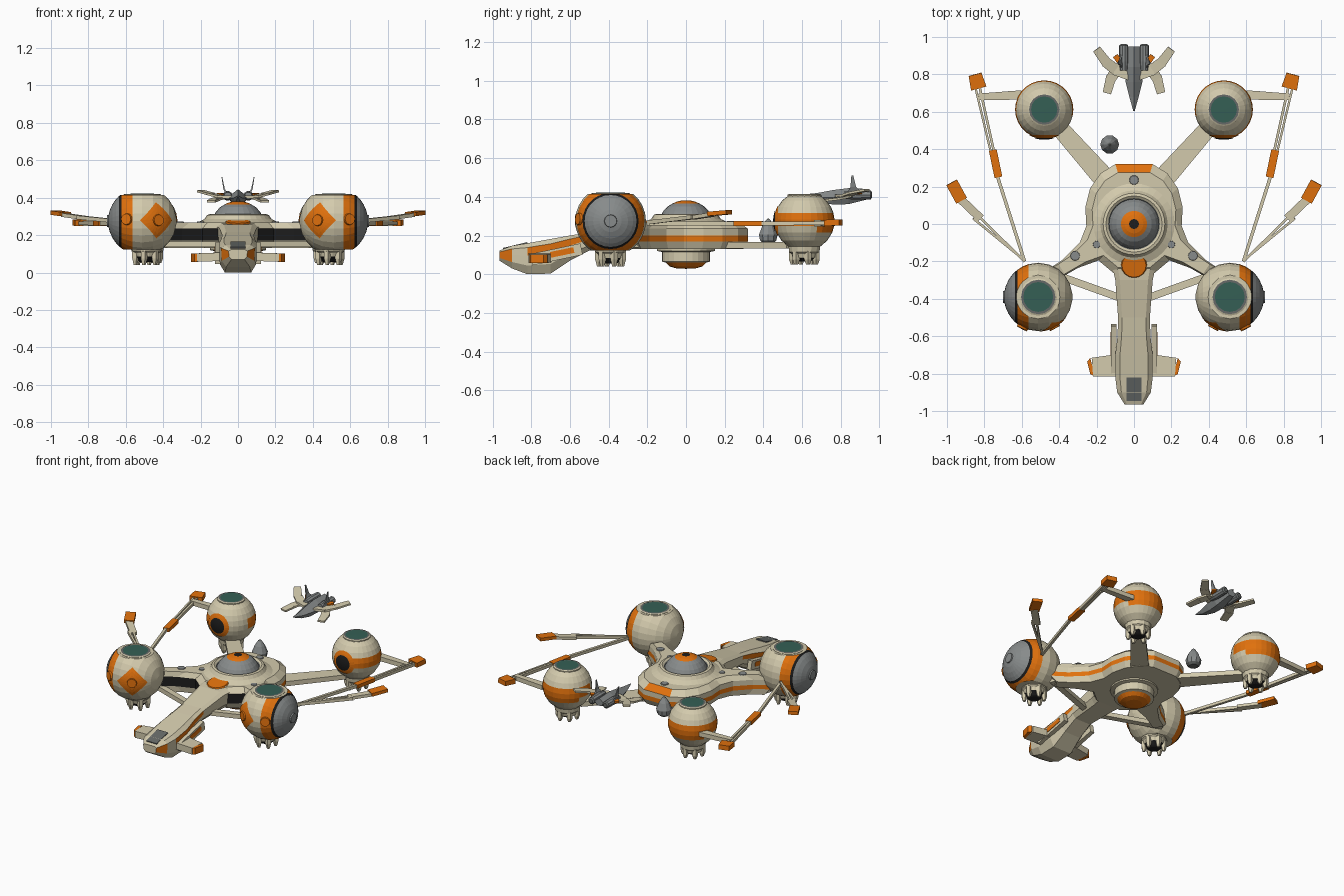
import bpy, bmesh, math
from mathutils import Vector, Matrix

if "Cube" in bpy.data.objects:
    bpy.data.objects.remove(bpy.data.objects["Cube"])

COL = {"cream": (0.65, 0.59, 0.415), "orange": (0.75, 0.165, 0.004), "grey": (0.245, 0.26, 0.26),
       "teal": (0.035, 0.115, 0.09), "black": (0.012, 0.012, 0.012), "dark_grey": (0.13, 0.14, 0.135)}
MATS = []
for n, c in COL.items():
    m = bpy.data.materials.new(n)
    m.diffuse_color = (*c, 1)
    m.use_nodes = True
    m.node_tree.nodes["Principled BSDF"].inputs["Base Color"].default_value = m.diffuse_color
    MATS.append(m)
C, O, G, T, K, D = range(6)


def finish(name, bm, recalc=True):
    if recalc:
        bmesh.ops.recalc_face_normals(bm, faces=bm.faces)
    me = bpy.data.meshes.new(name)
    used = sorted({f.material_index for f in bm.faces})
    for f in bm.faces:
        f.material_index = used.index(f.material_index)
    bm.to_mesh(me)
    bm.free()
    for u in used:
        me.materials.append(MATS[u])
    ob = bpy.data.objects.new(name, me)
    bpy.context.collection.objects.link(ob)
    return ob


def loft(rings, mat):
    """Skin closed rings, cap both ends; mat(i, j) colours segment i, side j."""
    bm = bmesh.new()
    vs = [[bm.verts.new(p) for p in r] for r in rings]
    n = len(rings[0])
    for i in range(len(rings) - 1):
        for j in range(n):
            k = (j + 1) % n
            f = bm.faces.new((vs[i][j], vs[i][k], vs[i + 1][k], vs[i + 1][j]))
            f.material_index = mat(i, j)
    bm.faces.new(vs[0]).material_index = mat(0, 0)
    bm.faces.new(vs[-1]).material_index = mat(len(rings) - 2, 0)
    return bm


def lathe(prof, centre, axis=(0, 0, 1), seg=24):
    """Profile of (radius, height, colour of the following segment)."""
    M = Matrix.Translation(centre) @ Vector((0, 0, 1)).rotation_difference(Vector(axis)).to_matrix().to_4x4()
    rings = [[M @ Vector((r * math.cos(a), r * math.sin(a), z))
              for a in (2 * math.pi * s / seg for s in range(seg))] for r, z, _ in prof]
    return loft(rings, lambda i, j: prof[i][2])


def disc(name, centre, r, h, mat, axis=(0, 0, 1), seg=16):
    return finish(name, lathe([(r, 0, mat), (r * 0.92, h, mat)], centre, axis, seg))


def beam(name, a, b, w, h, mat, w2=None):
    a, b = Vector(a), Vector(b)
    d = (b - a).normalized()
    s = d.cross(Vector((0, 0, 1))).normalized()
    u = s.cross(d)
    rings = [[p + s * x * ww / 2 + u * z * h / 2 for x, z in ((1, 1), (1, -1), (-1, -1), (-1, 1))]
             for p, ww in ((a, w), (b, w2 or w))]
    return finish(name, loft(rings, lambda i, j: mat))


def patch(name, centre, R, direction, ang, mat, corners=0):
    """Thin painted patch hugging a sphere: round, or with corners."""
    d = Vector(direction).normalized()
    x = Vector((0, 0, 1)).cross(d).normalized()
    y = d.cross(x)
    bm = bmesh.new()
    n, prev, mid = 24, None, bm.verts.new(Vector(centre) + d * R)
    for s in (0.25, 0.5, 0.75, 1):
        ring = []
        for k in range(n):
            t = 2 * math.pi * k / n
            a = ang * s
            if corners:
                p = math.pi / corners
                a *= math.cos(p) / math.cos(t % (2 * p) - p)
            v = (x * math.cos(t) + y * math.sin(t)) * math.sin(a) + d * math.cos(a)
            ring.append(bm.verts.new(Vector(centre) + v * R))
        for k in range(n):
            l = (k + 1) % n
            bm.faces.new((prev[k], ring[k], ring[l], prev[l]) if prev else (mid, ring[k], ring[l]))
        prev = ring
    for f in bm.faces:
        f.material_index = mat
    finish(name, bm, False)


def ball(centre, R, axis, bands, top, bottom):
    """Banded sphere cut flat at top and bottom heights."""
    bm = lathe([(R * math.sqrt(1 - t * t), R * t, m) for t, m in bands], centre, axis, 28)
    for z, s in ((top, 1), (bottom, -1)):
        bmesh.ops.bisect_plane(bm, geom=bm.verts[:] + bm.edges[:] + bm.faces[:],
                               plane_co=(0, 0, z), plane_no=(0, 0, s), clear_outer=True)
        bmesh.ops.holes_fill(bm, edges=[e for e in bm.edges if e.is_boundary])
    for f in bm.faces:
        if all(abs(v.co.z - top) < 1e-4 for v in f.verts) or all(abs(v.co.z - bottom) < 1e-4 for v in f.verts):
            f.material_index = C
    return bm


# central hull: rounded star outline, lofted upward
half = [(.1, .32), (.18, .27), (.235, .19), (.26, .09), (.255, -.01), (.29, -.1), (.38, -.19),
        (.47, -.25), (.43, -.31), (.3, -.235), (.19, -.195), (.1, -.27)]
outline = half + [(-x, y) for x, y in reversed(half)]


def hull_mat(i, j):
    k = -1 if j == 23 else (j if j <= 11 else 22 - j)
    if k in (8, 9, 10) and i in (1, 2):
        return K
    if (i == 1 and -1 <= k <= 6) or (i == 3 and k == -1):
        return O
    return C


bm = loft([[(x * s, y * s, z) for x, y in outline]
           for z, s in ((.13, .93), (.17, 1), (.2, 1), (.235, 1), (.268, .86))], hull_mat)
for f in bm.faces:
    if len(f.verts) > 4:
        f.material_index = C
finish("hull", bm)
finish("hull_collar", lathe([(.23, .262, C), (.18, .285, C), (.165, .308, C), (.15, .312, C),
                             (.138, .303, D), (.13, .295, D)], (0, 0, 0), seg=32))
finish("top_dome", lathe([(.133, .298, G), (.118, .325, G), (.095, .35, G), (.07, .365, O), (.05, .374, O),
                          (.026, .38, K), (.002, .381, K)], (0, 0, 0)))
finish("belly_turret", lathe([(.15, .135, C), (.15, .12, C), (.125, .115, C), (.125, .065, C), (.105, .06, O),
                              (.085, .04, O), (.05, .03, O), (.002, .028, O)], (0, 0, 0)))
disc("neck_badge_plate", (0, -.22, .266), .07, .008, O, (0, -.17, 1))
disc("rear_hatch", (0, .235, .268), .025, .006, G)
for s in (1, -1):
    disc("hull_vent", (s * .315, -.17, .266), .026, .006, G)
    disc("hull_small_vent", (s * .2, -.11, .266), .02, .006, G)

# neck and nose: chamfered sections along y (y, half width, bottom, top)
stations = [(-.12, .14, .14, .275), (-.3, .1, .13, .256), (-.5, .085, .122, .216), (-.6, .088, .07, .2),
            (-.7, .1, .003, .182), (-.82, .1, 0, .16), (-.9, .09, .03, .147), (-.965, .05, .07, .122)]
rings = []
for y, w, zb, zt in stations:
    h = zt - zb
    r = [(.75 * w, y, zt), (w, y, zt - .14 * h), (.99 * w, y, zt - .4 * h), (.97 * w, y, zb + .28 * h), (.7 * w, y, zb)]
    rings.append(r + [(-x, yy, z) for x, yy, z in reversed(r)])
finish("neck", loft(rings, lambda i, j: O if (1 < i < 5 and j in (1, 7)) or (i == 6 and j in (1, 2, 6, 7)) else C))
beam("nose_window", (0, -.82, .161), (0, -.945, .131), .08, .01, D)

for s in (1, -1):
    # nose winglets and cheeks
    beam("nose_cheek", (s * .108, -.54, .13), (s * .108, -.8, .075), .03, .06, C)
    beam("cheek_stripe", (s * .122, -.58, .125), (s * .122, -.7, .1), .008, .03, O)
    beam("nose_winglet", (s * .08, -.755, .085), (s * .222, -.765, .08), .12, .045, C, .1)
    beam("winglet_tip", (s * .222, -.765, .08), (s * .242, -.77, .08), .1, .045, O, .07)

    # lower braces and rear arms
    beam("lower_brace", (s * .06, -.4, .152), (s * .45, -.26, .152), .04, .03, C)
    beam("rear_arm", (s * .12, .2, .15), (s * .43, .55, .15), .12, .032, C, .09)

    # front pods: bands run around the sideways axis
    P, R = Vector((s * .512, -.39, .275)), .183
    bands = [(-.995, C), (-.92, C), (-.78, C), (-.58, C), (-.32, C), (0, C), (.29, O), (.45, O), (.61, K),
             (.68, G), (.77, G), (.87, G), (.95, G), (.985, G), (.999, G)]
    finish("front_pod", ball(P, R, (s, 0, 0), bands, .415, .122))
    disc("front_pod_hub", P + Vector((s * .176, 0, 0)), .034, .012, G, (s, 0, 0))
    diamond = Vector((-s * .085, -.16, .005)).normalized()
    patch("front_pod_diamond", P, R * 1.012, diamond, .55, O, 4)
    disc("diamond_boss", P + diamond * R, .032, .008, O, diamond, 12)
    port = Vector((s * .082, -.16, .01)).normalized()
    disc("front_pod_port", P + port * R * .97, .032, .014, O, port, 12)

    # rear pods: belt around the equator, deeper at the back, open at the inner front
    Q, S = Vector((s * .48, .612, .275)), .156
    bands = [(-.97, C), (-.85, C), (-.65, C), (-.38, C), (-.17, O), (.05, O), (.27, C), (.47, C), (.68, C),
             (.85, C), (.97, C)]
    bm = ball(Q, S, (0, 0, 1), bands, .408, .14)
    for f in bm.faces:
        c = f.calc_center_median() - Q
        if f.material_index == O and c.y < -.02 and c.x * s < 0:
            f.material_index = C
        if c.y > .05 and -.38 < c.z / S < -.17:
            f.material_index = O
    finish("rear_pod", bm)
    patch("rear_pod_surround", Q, S * 1.014, (0, -1, 0), .52, O)
    patch("rear_pod_intake", Q, S * 1.035, (0, -1, 0), .33, K)

    # caps and lower thrusters of all pods
    for nm, c, r, zt, zb, tx in (("front", P, .1, .413, .04, s * .49), ("rear", Q, .088, .406, .05, s * .48)):
        finish(nm + "_pod_cap", lathe([(r, zt - .01, C), (r, zt + .004, C), (r * .92, zt + .008, D),
                                       (r * .8, zt + .008, T), (.002, zt + .009, T)], (c.x, c.y, 0), seg=16))
        finish(nm + "_thruster", lathe([(.085, .15, C), (.08, .115, C), (.068, .105, C), (.062, .085, K),
                                        (.04, zb + .02, K), (.03, zb + .015, K)], (tx, c.y, 0), seg=14))
        for k in range(6):
            a = k * math.pi / 3 + .3
            q = Vector((tx + .062 * math.cos(a), c.y + .062 * math.sin(a), 0))
            finish(nm + "_thruster_claw", lathe([(.02, .12, C), (.02, .075, C), (.01, zb, C)], q, seg=5))

    # outriggers: outer vane and long rod to the rear pod
    root = (s * .585, -.2, .262)
    for o in (0, .02):
        beam("vane_rod", (s * (.585 + o * .4), -.2 + o * .6, .268), (s * (.84 + o), .05 - o, .295), .013, .02, C)
    beam("vane_arm", (s * .82, .03, .292), (s * .93, .135, .308), .045, .02, C)
    beam("vane_tip", (s * .922, .125, .312), (s * .975, .222, .32), .065, .022, O)
    beam("long_rod_front", root, (s * .735, .27, .262), .018, .02, C)
    beam("long_rod_marker", (s * .725, .25, .262), (s * .755, .395, .262), .042, .025, O)
    beam("long_rod_rear", (s * .745, .37, .262), (s * .825, .73, .264), .014, .02, C)
    beam("long_rod_rear_outer", (s * .762, .37, .262), (s * .848, .73, .264), .012, .02, C)
    beam("long_rod_tip", (s * .83, .725, .265), (s * .85, .8, .268), .085, .032, O, .07)
    beam("rear_pod_strut", (s * .6, .69, .262), (s * .83, .68, .264), .05, .03, C, .035)

    # escort craft wings, fins and engines
    beam("craft_wing_root", (s * .03, .82, .405), (s * .105, .825, .405), .1, .016, C, .06)
    beam("craft_wing_rear", (s * .09, .82, .405), (s * .15, .865, .42), .06, .012, C, .055)
    beam("craft_wing_rear_tip", (s * .145, .86, .42), (s * .2, .935, .435), .055, .012, C, .045)
    beam("craft_wing_front", (s * .09, .83, .4), (s * .125, .775, .39), .06, .012, C, .055)
    beam("craft_wing_front_tip", (s * .122, .785, .39), (s * .145, .7, .38), .055, .012, C, .045)
    fin = [[(s * (x + dx), y, z) for dx, y in ((-t, a), (t, a), (t, b), (-t, b))]
           for x, z, a, b, t in ((.06, .415, .83, .92, .006), (.075, .45, .85, .88, .004), (.086, .51, .855, .865, .002))]
    finish("craft_fin", loft(fin, lambda i, j: G))
    beam("craft_mark", (s * .075, .865, .417), (s * .1, .9, .42), .03, .012, O)
    finish("craft_engine", lathe([(.02, .82, G), (.026, .87, G), (.024, .955, D), (.014, .962, D)],
                                 (s * .055, 0, .41), (0, 1, 0), 10))

# escort craft body
body = [(.605, .004, .405, .412), (.68, .025, .375, .42), (.76, .045, .36, .435), (.84, .055, .362, .445),
        (.95, .035, .39, .44)]
finish("craft_body", loft([[(0, y, t), (w, y, (b + t) / 2), (w * .5, y, b), (-w * .5, y, b), (-w, y, (b + t) / 2)]
                           for y, w, b, t in body], lambda i, j: G))

# drifting capsule beside the rear arm
finish("capsule", lathe([(.03, .16, D), (.045, .175, G), (.05, .205, G), (.032, .25, G), (.012, .28, D),
                         (.004, .287, D)], (-.13, .425, 0), seg=10))
